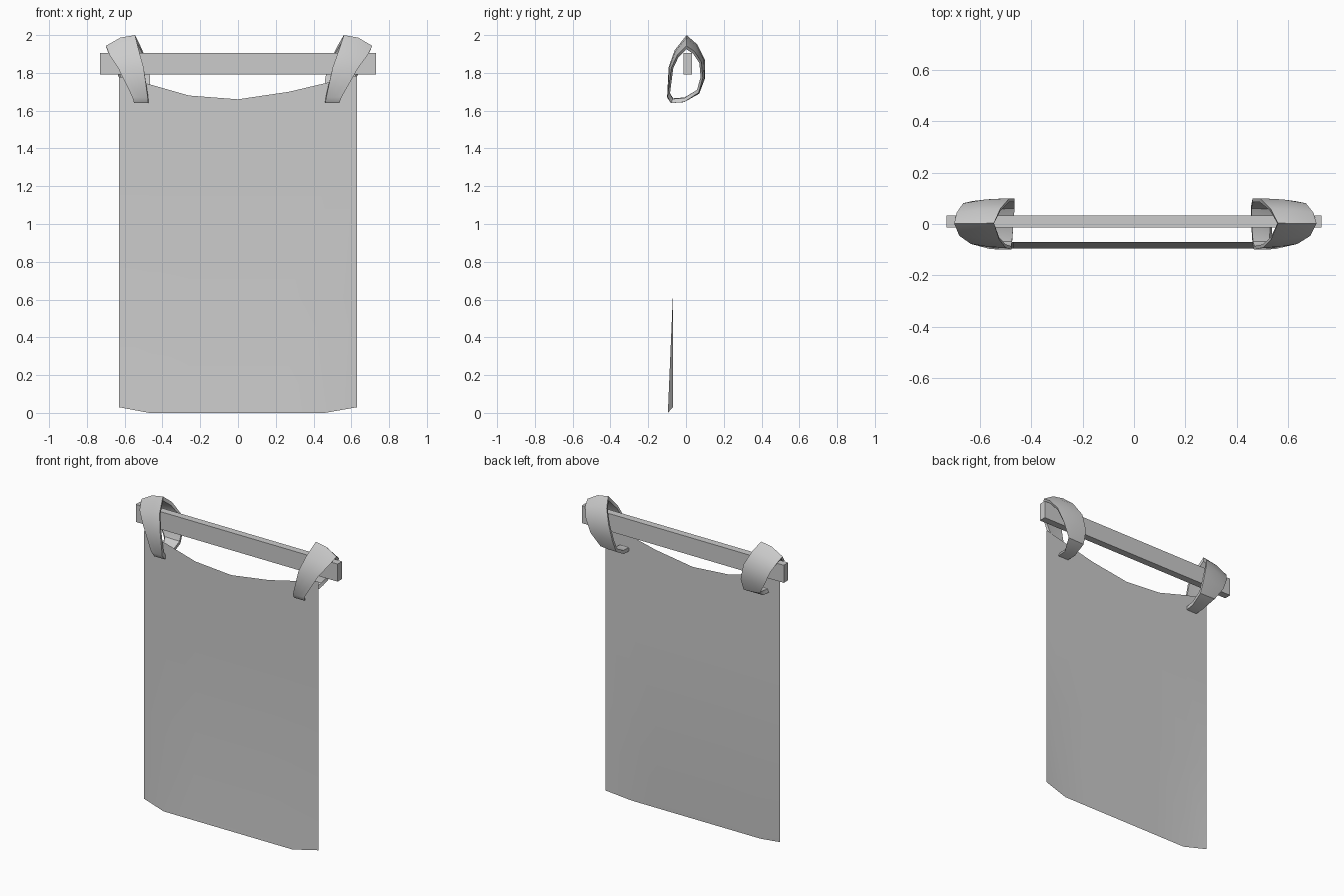
import bpy, bmesh

if "Cube" in bpy.data.objects:
    bpy.data.objects.remove(bpy.data.objects["Cube"])

def finish(name, bm, angle=0.6):
    bmesh.ops.recalc_face_normals(bm, faces=bm.faces)
    me = bpy.data.meshes.new(name)
    bm.to_mesh(me)
    bm.free()
    ob = bpy.data.objects.new(name, me)
    bpy.context.collection.objects.link(ob)
    if angle:
        bpy.ops.object.select_all(action='DESELECT')
        ob.select_set(True)
        bpy.context.view_layer.objects.active = ob
        bpy.ops.object.shade_smooth_by_angle(angle=angle)
    return ob

# Horizontal bar
bm = bmesh.new()
bmesh.ops.create_cube(bm, size=1)
bmesh.ops.scale(bm, vec=(1.46, 0.046, 0.115), verts=bm.verts)
bmesh.ops.translate(bm, vec=(0, 0.01, 1.848), verts=bm.verts)
finish("bar", bm, None)

# Hanging cloth: thin sheet, sagging top edge, hem pushed forward
columns = [(-.63, 1.78), (-.47, 1.74), (-.26, 1.68), (0, 1.66),
           (.27, 1.70), (.46, 1.745), (.63, 1.785)]
bm = bmesh.new()
rows = []
for x, top in columns:
    edge = abs(x) > 0.6
    hem = (x, -0.07, 0.03) if edge else (x, -0.096, 0)
    rows.append([bm.verts.new(p) for p in
                 (hem, (x, -0.07, 0.61), (x, -0.07, 1.2), (x, -0.07, top))])
for a, b in zip(rows, rows[1:]):
    for i in range(3):
        bm.faces.new((a[i], b[i], b[i + 1], a[i + 1]))
finish("cloth", bm)

# Curved tapering rings: loop of (y, z, outer x, inner x)
LOOP = [(.003, 2.0, .70, .545), (.06, 1.95, .69, .52), (.1, 1.87, .665, .485),
        (.1, 1.77, .63, .465), (.07, 1.69, .58, .465), (-.01, 1.645, .55, .47),
        (-.08, 1.64, .55, .475), (-.1, 1.67, .56, .478), (-.092, 1.83, .635, .50),
        (-.06, 1.92, .68, .525)]
CENTRE = 1.81

def ring(name, side, lean):
    bm = bmesh.new()
    sections = []
    for y, z, xo, xi in LOOP:
        high = (z - 1.64) / 0.36
        edge = 1 - 0.3 * high          # outer rim is smaller near the top
        mid = 1 - 0.07 * high
        prof = [(xi, 1), ((xi + xo) / 2, mid), (xo, edge),
                (xo - .01, edge * .87), ((xi + xo) / 2, mid * .85), (xi, .86)]
        sec = []
        for x, k in prof:
            zz = CENTRE + (z - CENTRE) * k
            sec.append(bm.verts.new((side * (x + lean * (zz - CENTRE)), y * k, zz)))
        sections.append(sec)
    for i, a in enumerate(sections):
        b = sections[(i + 1) % len(sections)]
        for j in range(6):
            k = (j + 1) % 6
            bm.faces.new((a[j], a[k], b[k], b[j]))
    finish(name, bm, 0.65)

ring("left_ring", -1, 0)
ring("right_ring", 1, 0.08)
